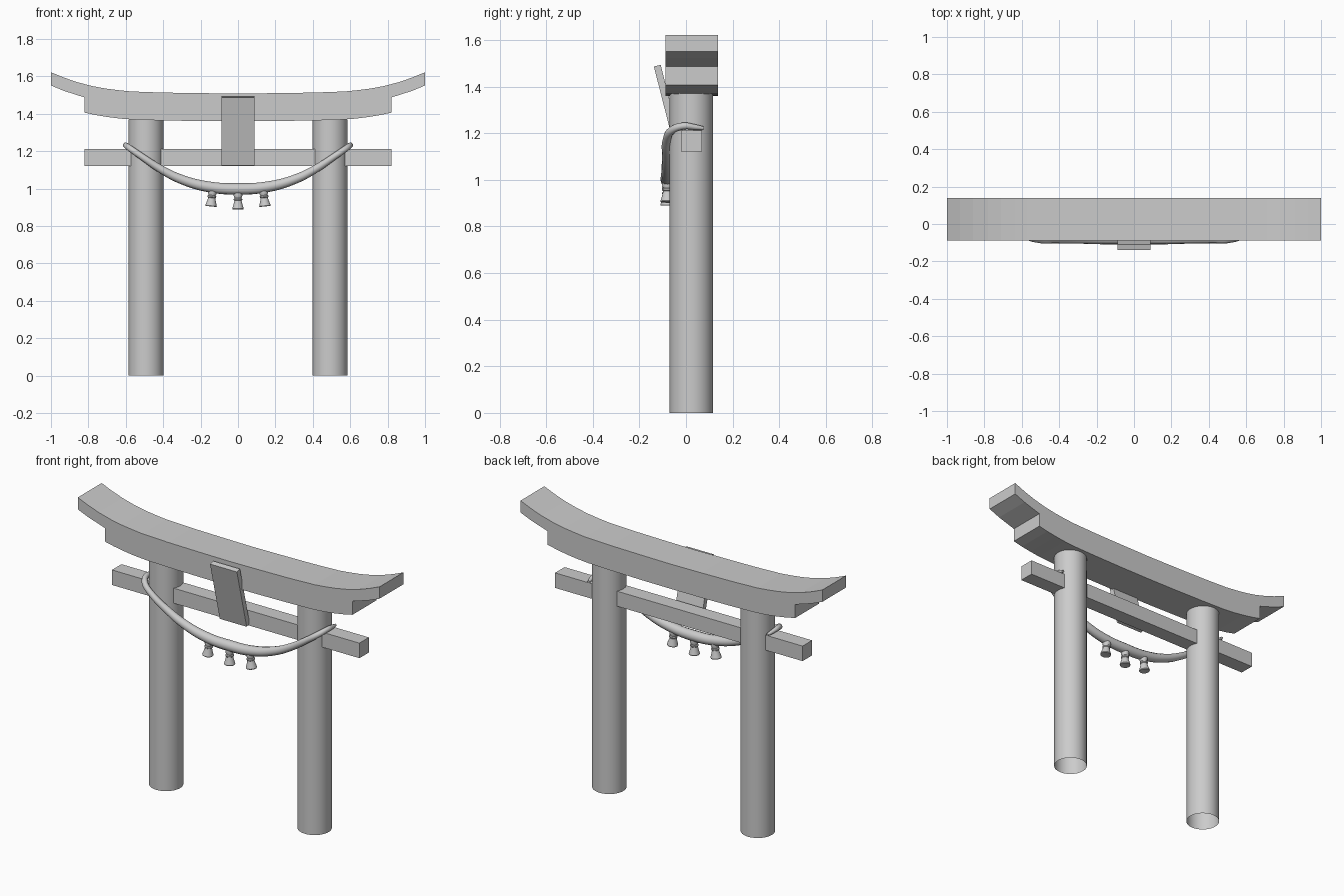
import bpy, bmesh, math
from mathutils import Matrix

if "Cube" in bpy.data.objects:
    bpy.data.objects.remove(bpy.data.objects["Cube"])


def finish(name, bm, smooth=False):
    bmesh.ops.recalc_face_normals(bm, faces=bm.faces)
    me = bpy.data.meshes.new(name)
    bm.to_mesh(me)
    bm.free()
    ob = bpy.data.objects.new(name, me)
    bpy.context.collection.objects.link(ob)
    if smooth:
        bpy.ops.object.select_all(action='DESELECT')
        ob.select_set(True)
        bpy.context.view_layer.objects.active = ob
        bpy.ops.object.shade_smooth_by_angle(angle=math.radians(40))
    return ob


def box(name, size, loc, tilt=0.0):
    bm = bmesh.new()
    bmesh.ops.create_cube(bm, size=1, matrix=Matrix.Translation(loc)
                          @ Matrix.Rotation(tilt, 4, 'X') @ Matrix.Diagonal((*size, 1)))
    return finish(name, bm)


def lathe(name, profile, loc, n=24, tilt=0.0):
    bm = bmesh.new()
    rings = [[bm.verts.new((r * math.cos(2 * math.pi * i / n), r * math.sin(2 * math.pi * i / n), z))
              for i in range(n)] for r, z in profile]
    for a, b in zip(rings, rings[1:]):
        for i in range(n):
            bm.faces.new((a[i], a[(i + 1) % n], b[(i + 1) % n], b[i]))
    bm.faces.new(rings[-1])
    ob = finish(name, bm, True)
    ob.location = loc
    ob.rotation_euler.y = tilt
    return ob


# Pillars: tubes open at the foot
for side, label in ((-1, "left"), (1, "right")):
    lathe(label + "_pillar", [(0.093, 0), (0.093, 1.37)], (side * 0.492, 0.023, 0), 48)

# Curved double lintel: half outline mirrored, then extruded in depth
top = [(0, 1.508), (0.2, 1.51), (0.4, 1.513), (0.57, 1.519), (0.64, 1.526), (0.71, 1.535),
       (0.78, 1.548), (0.86, 1.569), (0.93, 1.593), (1.0, 1.622)]
under = [(1.0, 1.551), (0.93, 1.522), (0.82, 1.487), (0.82, 1.406), (0.76, 1.393), (0.7, 1.383),
         (0.63, 1.374), (0.55, 1.368), (0.4, 1.364), (0.2, 1.361), (0, 1.36)]
half = top + under
outline = half + [(-x, z) for x, z in reversed(half) if x > 0]
bm = bmesh.new()
front = [bm.verts.new((x, -0.088, z)) for x, z in outline]
back = [bm.verts.new((x, 0.138, z)) for x, z in outline]
bm.faces.new(front)
bm.faces.new(back[::-1])
for i in range(len(outline)):
    j = (i + 1) % len(outline)
    bm.faces.new((front[i], front[j], back[j], back[i]))
finish("curved_lintel", bm)

# Tie beam and leaning plaque
box("tie_beam", (1.64, 0.09, 0.09), (0, 0.023, 1.166))
box("plaque", (0.178, 0.03, 0.375), (0, -0.077, 1.308), math.radians(14.3))

# Sagging rope, thick in the middle, hooked round the pillars
path = [(0, -0.078, 0.998, 0.031), (0.15, -0.08, 1.008, 0.029), (0.3, -0.08, 1.048, 0.025),
        (0.42, -0.082, 1.108, 0.021), (0.51, -0.083, 1.168, 0.018), (0.575, -0.06, 1.213, 0.017),
        (0.6, -0.01, 1.231, 0.015), (0.598, 0.04, 1.226, 0.012), (0.592, 0.075, 1.221, 0.008)]
pts = [(-x, y, z, r) for x, y, z, r in reversed(path[1:])] + path
cu = bpy.data.curves.new("rope", 'CURVE')
cu.dimensions = '3D'
cu.bevel_depth = 1.0
cu.bevel_resolution = 4
cu.use_fill_caps = True
cu.resolution_u = 6
sp = cu.splines.new('BEZIER')
sp.bezier_points.add(len(pts) - 1)
for bp, (x, y, z, r) in zip(sp.bezier_points, pts):
    bp.co = (x, y, z)
    bp.radius = r
    bp.handle_left_type = bp.handle_right_type = 'AUTO'
rope = bpy.data.objects.new("rope", cu)
bpy.context.collection.objects.link(rope)
bpy.ops.object.select_all(action='DESELECT')
rope.select_set(True)
bpy.context.view_layer.objects.active = rope
bpy.ops.object.convert(target='MESH')
bpy.ops.object.shade_smooth_by_angle(angle=math.radians(40))

# Tassels: rounded head, binding ring and flared skirt
bell = [(0.001, -0.084), (0.029, -0.086), (0.031, -0.082), (0.024, -0.06), (0.019, -0.04),
        (0.023, -0.036), (0.023, -0.03), (0.019, -0.026), (0.024, -0.012), (0.022, 0.002), (0.012, 0.01)]
for k, label in ((-1, "left"), (0, "middle"), (1, "right")):
    lathe(label + "_tassel", bell, (k * 0.136, -0.079, 0.975 + 0.015 * abs(k)), 20, -0.1 * k)
